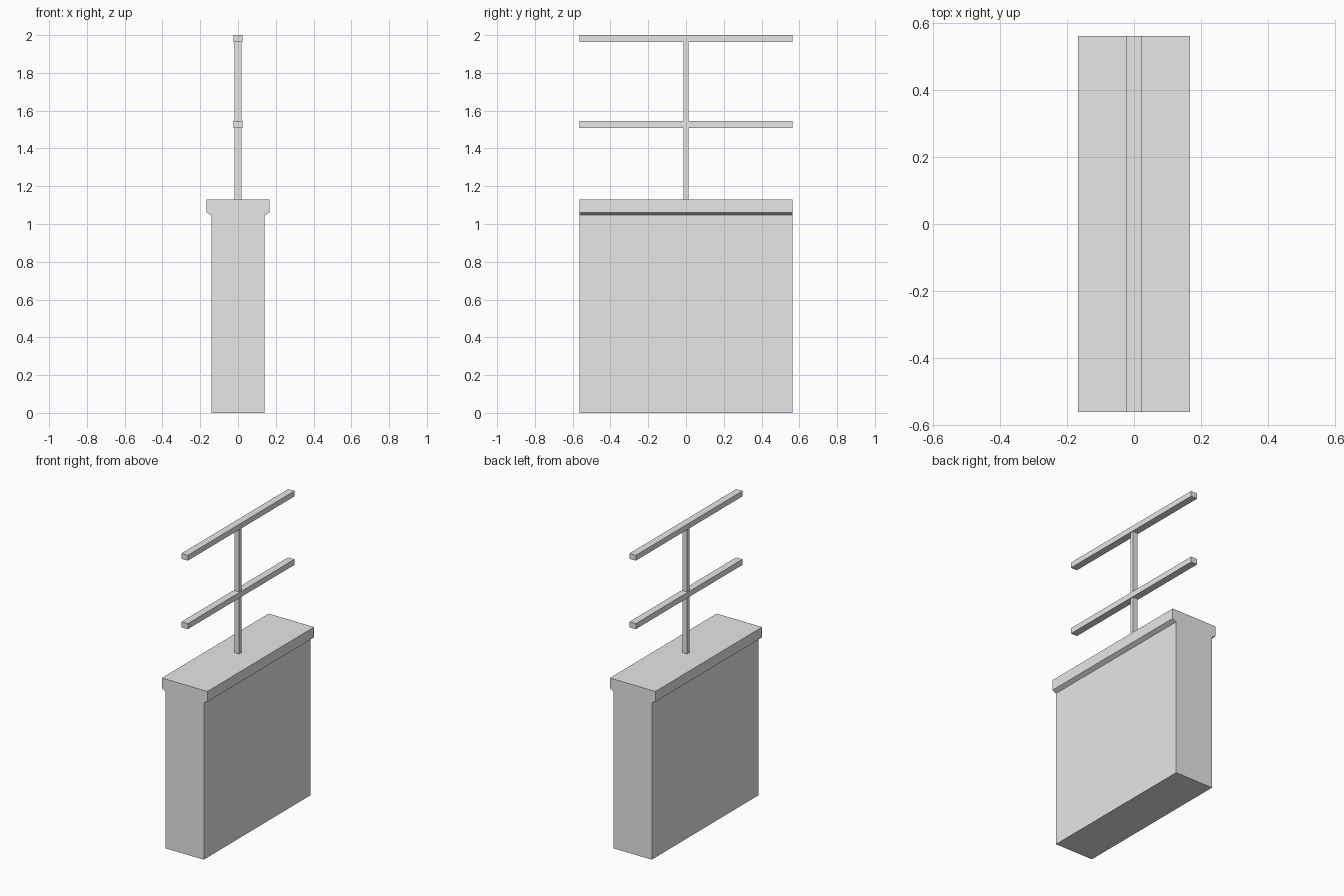
import bpy
import bmesh

cube = bpy.data.objects.get("Cube")
if cube:
    bpy.data.objects.remove(cube, do_unlink=True)

HALF_LENGTH = 0.5625

grey = bpy.data.materials.new("plain_grey")
grey.use_nodes = True
grey.diffuse_color = (0.8, 0.8, 0.8, 1)
grey.node_tree.nodes["Principled BSDF"].inputs["Base Color"].default_value = (0.8, 0.8, 0.8, 1)


def extrude_profile(name, half_profile, half_length):
    """Mirror an x-z half profile across x = 0 and extrude it along y."""
    outline = half_profile + [(-x, z) for x, z in reversed(half_profile)]
    bm = bmesh.new()
    face = bm.faces.new([bm.verts.new((x, -half_length, z)) for x, z in outline])
    result = bmesh.ops.extrude_face_region(bm, geom=[face])
    moved = [v for v in result["geom"] if isinstance(v, bmesh.types.BMVert)]
    bmesh.ops.translate(bm, verts=moved, vec=(0, 2 * half_length, 0))
    bmesh.ops.recalc_face_normals(bm, faces=bm.faces)
    mesh = bpy.data.meshes.new(name)
    bm.to_mesh(mesh)
    bm.free()
    mesh.materials.append(grey)
    obj = bpy.data.objects.new(name, mesh)
    bpy.context.collection.objects.link(obj)
    return obj


def bar(name, half_width, bottom, top, half_length):
    return extrude_profile(name, [(half_width, bottom), (half_width, top)], half_length)


# Wall with an overhanging coping, chamfered underneath
extrude_profile("wall_with_coping",
                [(0.141, 0), (0.141, 1.047), (0.168, 1.061), (0.168, 1.13)],
                HALF_LENGTH)

# Central post carrying two rails
bar("post", 0.018, 1.13, 1.966, 0.0135)
bar("middle_rail", 0.0235, 1.507, 1.544, HALF_LENGTH)
bar("top_rail", 0.0235, 1.964, 2.0, HALF_LENGTH)
